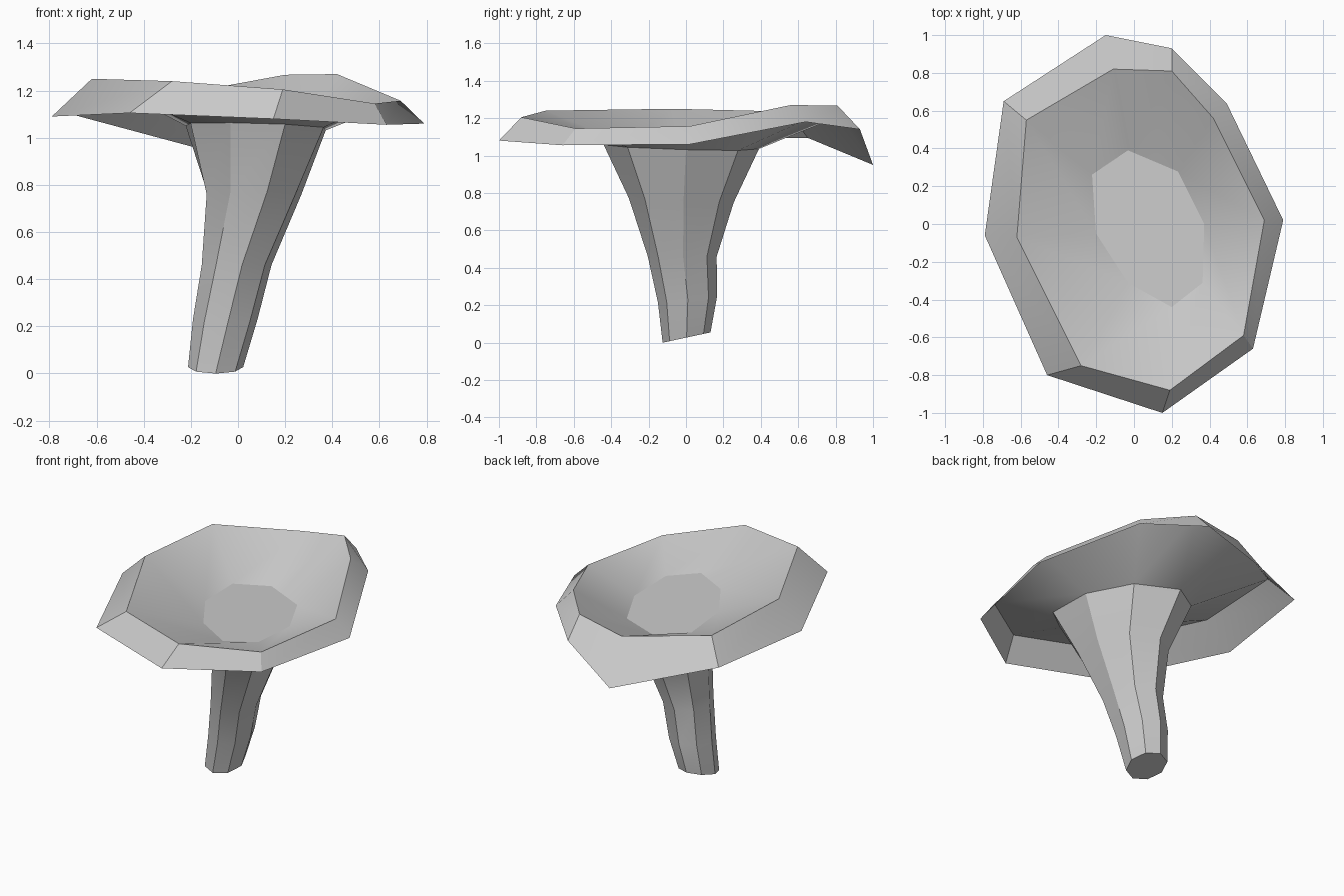
import bpy, bmesh, math
from mathutils import Vector

if "Cube" in bpy.data.objects:
    bpy.data.objects.remove(bpy.data.objects["Cube"])

grey = bpy.data.materials.new("pale_grey")
grey.diffuse_color = (0.6, 0.6, 0.6, 1)
grey.use_nodes = True
grey.node_tree.nodes["Principled BSDF"].inputs["Base Color"].default_value = grey.diffuse_color


def loft(name, rings, angle):
    """Skin a list of equal-length rings, close the first one with a flat face."""
    bm = bmesh.new()
    loops = [[bm.verts.new(p) for p in ring] for ring in rings]
    n = len(loops[0])
    for a, b in zip(loops, loops[1:]):
        for i in range(n):
            j = (i + 1) % n
            bm.faces.new((a[i], a[j], b[j], b[i]))
    end = bm.faces.new(loops[0][::-1])
    # doubled points collapse to triangles
    bmesh.ops.remove_doubles(bm, verts=bm.verts[:], dist=0.0005)
    bm.faces.index_update()
    end_index = max(bm.faces, key=lambda f: len(f.verts)).index
    mesh = bpy.data.meshes.new(name)
    bm.to_mesh(mesh)
    bm.free()
    mesh.materials.append(grey)
    obj = bpy.data.objects.new(name, mesh)
    bpy.context.collection.objects.link(obj)
    bpy.ops.object.select_all(action='DESELECT')
    obj.select_set(True)
    bpy.context.view_layer.objects.active = obj
    bpy.ops.object.shade_smooth_by_angle(angle=math.radians(angle))
    mesh.polygons[end_index].use_smooth = False
    return obj


# Stem: a regular octagon at the foot that blends into a lopsided flare
flare = [(1, .06), (.53, .73), (-.36, 1), (-1, .69),
         (-.93, -.06), (-.36, -.69), (.42, -1), (.97, -.69)]
# z, centre x, centre y, half width, half depth, blend, slope along x and y
sections = [(.027, -.095, .003, .117, .128, 0, 0, .215),
            (.23, -.055, .008, .138, .158, .2, 0, .1),
            (.46, -.008, -.02, .15, .184, .4, 0, 0),
            (.76, .063, -.025, .206, .28, .7, 0, -.04),
            (1.047, .075, -.025, .297, .415, 1, -.05, -.04)]
stem_rings = []
for z, cx, cy, rx, ry, blend, sx, sy in sections:
    ring = []
    for i, f in enumerate(flare):
        a = i * math.pi / 4
        p = Vector((math.cos(a), math.sin(a))).lerp(Vector(f), blend)
        x, y = rx * p.x, ry * p.y
        ring.append((cx + x, cy + y, z + sx * x + sy * y))
    stem_rings.append(ring)
loft("stem", stem_rings, 25)

# Cap: one thin sheet, a shallow bowl with a flat floor and a drooping lip
outer_rim = [(.79, .02, 1.06), (.49, .64, 1.18), (.20, .93, 1.14),
             (-.15, 1.0, .95), (-.69, .65, 1.095), (-.79, -.06, 1.09),
             (-.46, -.80, 1.105), (.15, -1.0, 1.08), (.63, -.66, 1.055)]
inner_rim = [(.69, .02, 1.157), (.42, .56, 1.27), (.20, .81, 1.267),
             (-.11, .82, 1.21), (-.57, .55, 1.235), (-.62, -.07, 1.25),
             (-.28, -.75, 1.24), (.19, -.88, 1.205), (.58, -.59, 1.145)]
floor = [stem_rings[-1][i] for i in (0, 1, 1, 2, 3, 4, 5, 6, 7)]
# Rings run counter-clockwise outward, so reverse them to face upward
cap = loft("cap", [r[::-1] for r in (floor, inner_rim, outer_rim)], 30)
